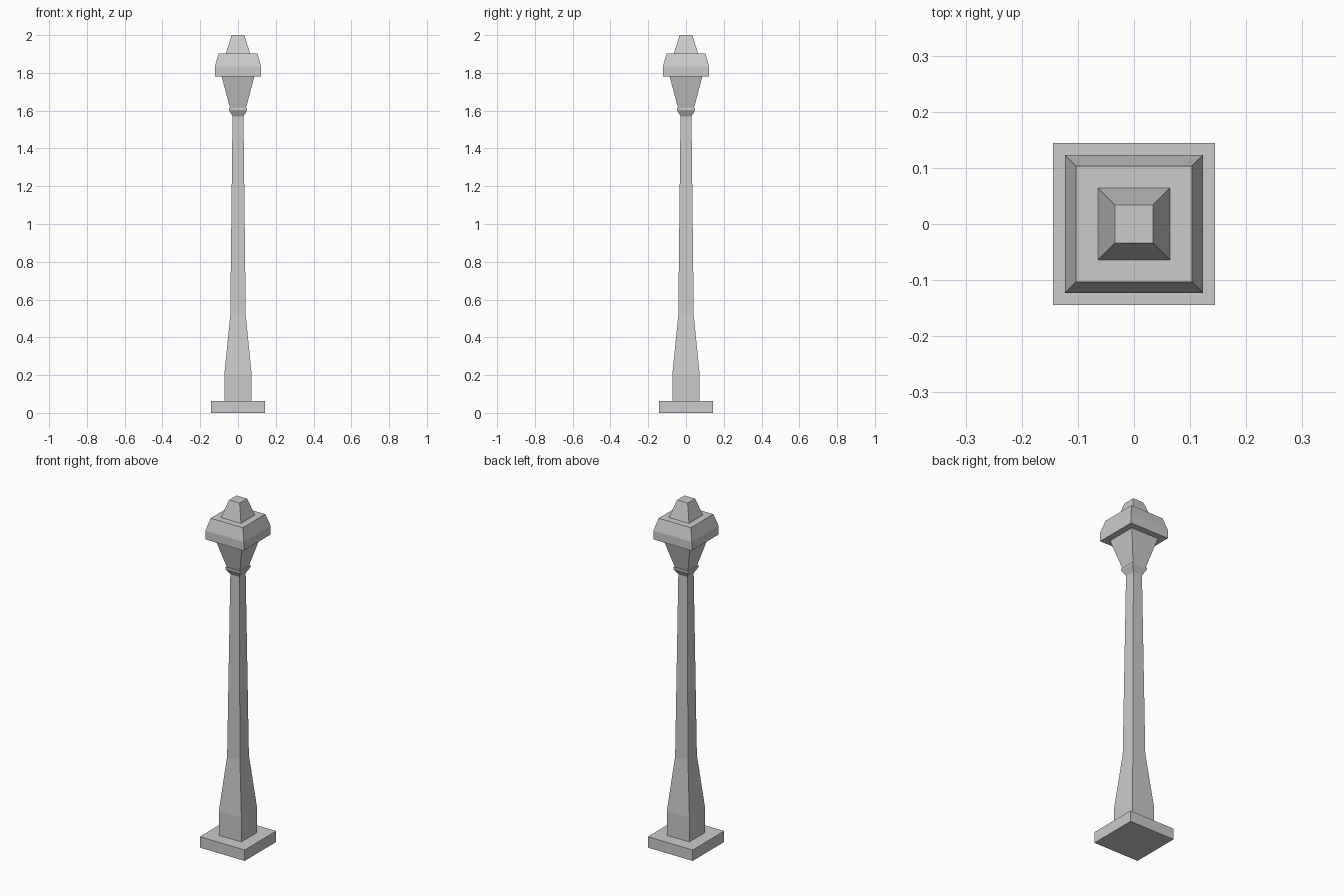
import bpy, bmesh

if "Cube" in bpy.data.objects:
    bpy.data.objects.remove(bpy.data.objects["Cube"])


def square_loft(name, profile):
    """Solid with square cross-sections; profile is (half width, height) pairs."""
    bm = bmesh.new()
    rings = [[bm.verts.new((sx * h, sy * h, z))
              for sx, sy in ((-1, -1), (1, -1), (1, 1), (-1, 1))]
             for h, z in profile]
    for a, b in zip(rings, rings[1:]):
        for i in range(4):
            j = (i + 1) % 4
            bm.faces.new((a[i], a[j], b[j], b[i]))
    bm.faces.new(rings[0][::-1])
    bm.faces.new(rings[-1])
    bmesh.ops.recalc_face_normals(bm, faces=bm.faces)
    mesh = bpy.data.meshes.new(name)
    bm.to_mesh(mesh)
    bm.free()
    obj = bpy.data.objects.new(name, mesh)
    bpy.context.collection.objects.link(obj)
    return obj


# Square plinth on the ground
square_loft("base_plinth", [(0.144, 0), (0.144, 0.063)])
# Flared foot and slender tapering shaft
square_loft("post", [(0.072, 0.063), (0.072, 0.205), (0.041, 0.515), (0.029, 1.57)])
# Collar holding the lantern
square_loft("collar", [(0.029, 1.57), (0.048, 1.603), (0.048, 1.613)])
# Lantern body widening upwards
square_loft("lantern", [(0.042, 1.613), (0.087, 1.782)])
# Roof with vertical eave and sloped shoulder
square_loft("lantern_roof", [(0.123, 1.782), (0.123, 1.833), (0.103, 1.902)])
# Cap on top of the roof
square_loft("roof_cap", [(0.064, 1.902), (0.034, 2.0)])
